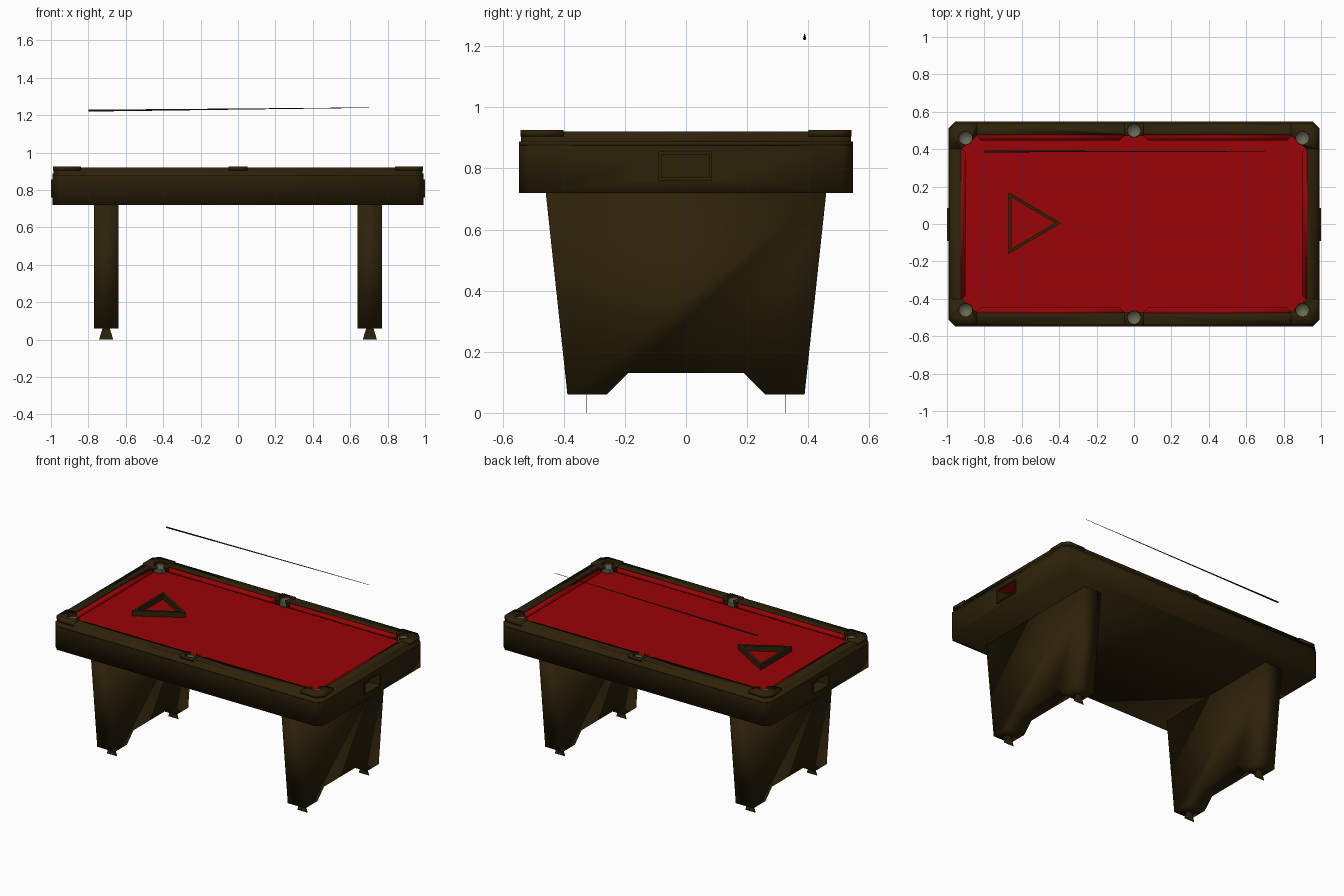
import bpy, bmesh, math
from mathutils import Matrix, Vector

if "Cube" in bpy.data.objects:
    bpy.data.objects.remove(bpy.data.objects["Cube"])


def material(name, rgb):
    m = bpy.data.materials.new(name)
    m.diffuse_color = (*rgb, 1)
    m.use_nodes = True
    m.node_tree.nodes["Principled BSDF"].inputs["Base Color"].default_value = m.diffuse_color
    return m


WOOD = material("dark wood", (0.027, 0.016, 0.003))
RED = material("red cloth", (0.32, 0.001, 0.002))
OLIVE = material("pocket lining", (0.14, 0.14, 0.09))
DARK = material("cue black", (0.018, 0.018, 0.012))


def finish(name, bm, *mats, fix=True, smooth=False):
    if fix:
        bmesh.ops.recalc_face_normals(bm, faces=bm.faces)
    for f in bm.faces:
        f.smooth = smooth and f.material_index == 0
    me = bpy.data.meshes.new(name)
    bm.to_mesh(me)
    bm.free()
    for m in mats:
        me.materials.append(m)
    ob = bpy.data.objects.new(name, me)
    bpy.context.collection.objects.link(ob)
    return ob


def prism(bm, pts, d):
    """Extrude a 3D polygon along d."""
    d = Vector(d)
    a = [bm.verts.new(p) for p in pts]
    b = [bm.verts.new(Vector(p) + d) for p in pts]
    n = len(a)
    bm.faces.new(a)
    bm.faces.new(b[::-1])
    for i in range(n):
        bm.faces.new((a[i], b[i], b[(i + 1) % n], a[(i + 1) % n]))


def box(bm, x0, x1, y0, y1, z0, z1):
    prism(bm, [(x0, y0, z0), (x1, y0, z0), (x1, y1, z0), (x0, y1, z0)], (0, 0, z1 - z0))


def chamfered(x, y, c):
    return [(x - c, -y), (x, -y + c), (x, y - c), (x - c, y),
            (-x + c, y), (-x, y - c), (-x, -y + c), (-x + c, -y)]


def ring(bm, *loops):
    """Closed frame swept through (outline, height) loops with equal point counts."""
    L = [[bm.verts.new((*p, z)) for p in loop] for loop, z in loops]
    n, m = len(L[0]), len(L)
    for k in range(m):
        for i in range(n):
            j = (i + 1) % n
            bm.faces.new((L[k][i], L[k][j], L[(k + 1) % m][j], L[(k + 1) % m][i]))


def cut(ob, cutter):
    m = ob.modifiers.new("cut", 'BOOLEAN')
    m.operation = 'DIFFERENCE'
    m.solver = 'EXACT'
    m.object = cutter


POCKETS = [(x, y) for x in (-0.90, 0.90) for y in (-0.46, 0.46)] + [(0, -0.50), (0, 0.50)]

# cutters for pockets and end windows
bm = bmesh.new()
for x, y in POCKETS:
    bmesh.ops.create_cone(bm, cap_ends=True, segments=16, radius1=0.036, radius2=0.036,
                          depth=0.155, matrix=Matrix.Translation((x, y, 0.9225)))
pocket_cutter = finish("pocket_cutter", bm, WOOD)
bm = bmesh.new()
for s in (-1, 1):
    box(bm, s * 1 - 0.08, s * 1 + 0.08, -0.08, 0.075, 0.77, 0.845)
window_cutter = finish("window_cutter", bm, WOOD)
for c in (pocket_cutter, window_cutter):
    c.hide_render = True
    c.hide_viewport = True

# closed table body, cloth on its upper face
bm = bmesh.new()
prism(bm, [(*p, 0.72) for p in chamfered(0.992, 0.547, 0.035)], (0, 0, 0.155))
for f in bm.faces:
    f.material_index = int(f.calc_center_median().z > 0.87)
body = finish("table_body", bm, WOOD, RED, smooth=True)
cut(body, window_cutter)
cut(body, pocket_cutter)

# wooden top rail with a small step
bm = bmesh.new()
outer, inset = chamfered(0.992, 0.547, 0.035), chamfered(0.986, 0.54, 0.035)
inner = chamfered(0.925, 0.475, 0.005)
ring(bm, (outer, 0.8745), (outer, 0.888), (inset, 0.888), (inset, 0.92), (inner, 0.92), (inner, 0.8745))
cut(finish("top_rail", bm, WOOD, smooth=True), pocket_cutter)

# raised pocket caps
bm = bmesh.new()
corner = [(0.84, 0.473), (0.84, 0.541), (0.953, 0.541), (0.988, 0.506), (0.988, 0.40), (0.923, 0.40)]
for sx in (-1, 1):
    for sy in (-1, 1):
        prism(bm, [(sx * x, sy * y, 0.905) for x, y in corner], (0, 0, 0.021))
for s in (-1, 1):
    prism(bm, [(-0.05, s * 0.47, 0.905), (0.05, s * 0.47, 0.905),
               (0.05, s * 0.541, 0.905), (-0.05, s * 0.541, 0.905)], (0, 0, 0.021))
cut(finish("pocket_caps", bm, WOOD, smooth=True), pocket_cutter)

# pocket cups, facing inwards
bm = bmesh.new()
for x, y in POCKETS:
    bmesh.ops.create_cone(bm, cap_ends=True, segments=16, radius1=0.0355, radius2=0.0355,
                          depth=0.06, matrix=Matrix.Translation((x, y, 0.876)))
bmesh.ops.delete(bm, geom=[f for f in bm.faces if f.calc_center_median().z > 0.9], context='FACES')
bmesh.ops.reverse_faces(bm, faces=bm.faces)
finish("pocket_cups", bm, OLIVE, fix=False, smooth=True)


# cushions with mitred ends
def cushion(bm, a, b, back, nose, put):
    m = abs(back - nose)
    s = [[put(t0, back, 0.874), put(t0, back, 0.914), put(t1, nose, 0.908), put(t1, nose, 0.893)]
         for t0, t1 in ((a, a + m), (b, b - m))]
    v = [[bm.verts.new(p) for p in e] for e in s]
    bm.faces.new(v[0])
    bm.faces.new(v[1][::-1])
    for i in range(4):
        j = (i + 1) % 4
        bm.faces.new((v[0][i], v[1][i], v[1][j], v[0][j]))


bm = bmesh.new()
for s in (-1, 1):
    for a, b in ((-0.85, -0.045), (0.045, 0.85)):
        cushion(bm, a, b, s * 0.477, s * 0.447, lambda t, o, z: (t, o, z))
    cushion(bm, -0.41, 0.41, s * 0.927, s * 0.897, lambda t, o, z: (o, t, z))
finish("cushions", bm, RED, smooth=True)

# end leg panels with a notched foot
bm = bmesh.new()
half = [(0.459, 0.722), (0.388, 0.06), (0.26, 0.06), (0.19, 0.13)]
profile = half + [(-y, z) for y, z in half[::-1]]
for x in (-0.77, 0.64):
    prism(bm, [(x, y, z) for y, z in profile], (0.13, 0, 0))
finish("leg_panels", bm, WOOD, smooth=True)

# flat flared levelling feet
bm = bmesh.new()
for x in (-0.705, 0.705):
    for y in (-0.325, 0.325):
        prism(bm, [(x - 0.038, y - 0.0005, 0), (x + 0.038, y - 0.0005, 0),
                   (x + 0.018, y - 0.0005, 0.065), (x - 0.018, y - 0.0005, 0.065)], (0, 0.001, 0))
finish("feet", bm, WOOD)

# window frames and red recess ceilings on both ends
frame, ceiling = bmesh.new(), bmesh.new()
for s in (-1, 1):
    x0, x1 = sorted((s * 0.985, s * 1.0))
    for r in ((-0.09, 0.085, 0.76, 0.77), (-0.09, 0.085, 0.845, 0.855),
              (-0.09, -0.08, 0.77, 0.845), (0.075, 0.085, 0.77, 0.845)):
        box(frame, x0, x1, *r)
    x0, x1 = sorted((s * 0.921, s * 0.99))
    ceiling.faces.new([ceiling.verts.new(p) for p in (
        (x0, -0.0795, 0.8445), (x0, 0.0745, 0.8445), (x1, 0.0745, 0.8445), (x1, -0.0795, 0.8445))])
finish("window_frames", frame, WOOD)
finish("recess_ceilings", ceiling, RED, fix=False)

# triangular rack
bm = bmesh.new()


def tri(r):
    c = (-0.578, 0.005)
    return [(c[0] + r * math.cos(t), c[1] + r * math.sin(t) * 1.02)
            for t in (0, math.tau / 3, 2 * math.tau / 3)]


ring(bm, (tri(0.188), 0.875), (tri(0.188), 0.91), (tri(0.156), 0.91), (tri(0.156), 0.875))
finish("rack", bm, WOOD)

# tapered cue above the table
a, b = Vector((-0.80, 0.388, 1.224)), Vector((0.70, 0.388, 1.24))
d = b - a
bm = bmesh.new()
bmesh.ops.create_cone(bm, cap_ends=True, segments=8, radius1=0.005, radius2=0.0012, depth=d.length,
                      matrix=Matrix.Translation((a + b) / 2) @ d.to_track_quat('Z', 'Y').to_matrix().to_4x4())
finish("cue", bm, DARK, smooth=True)
